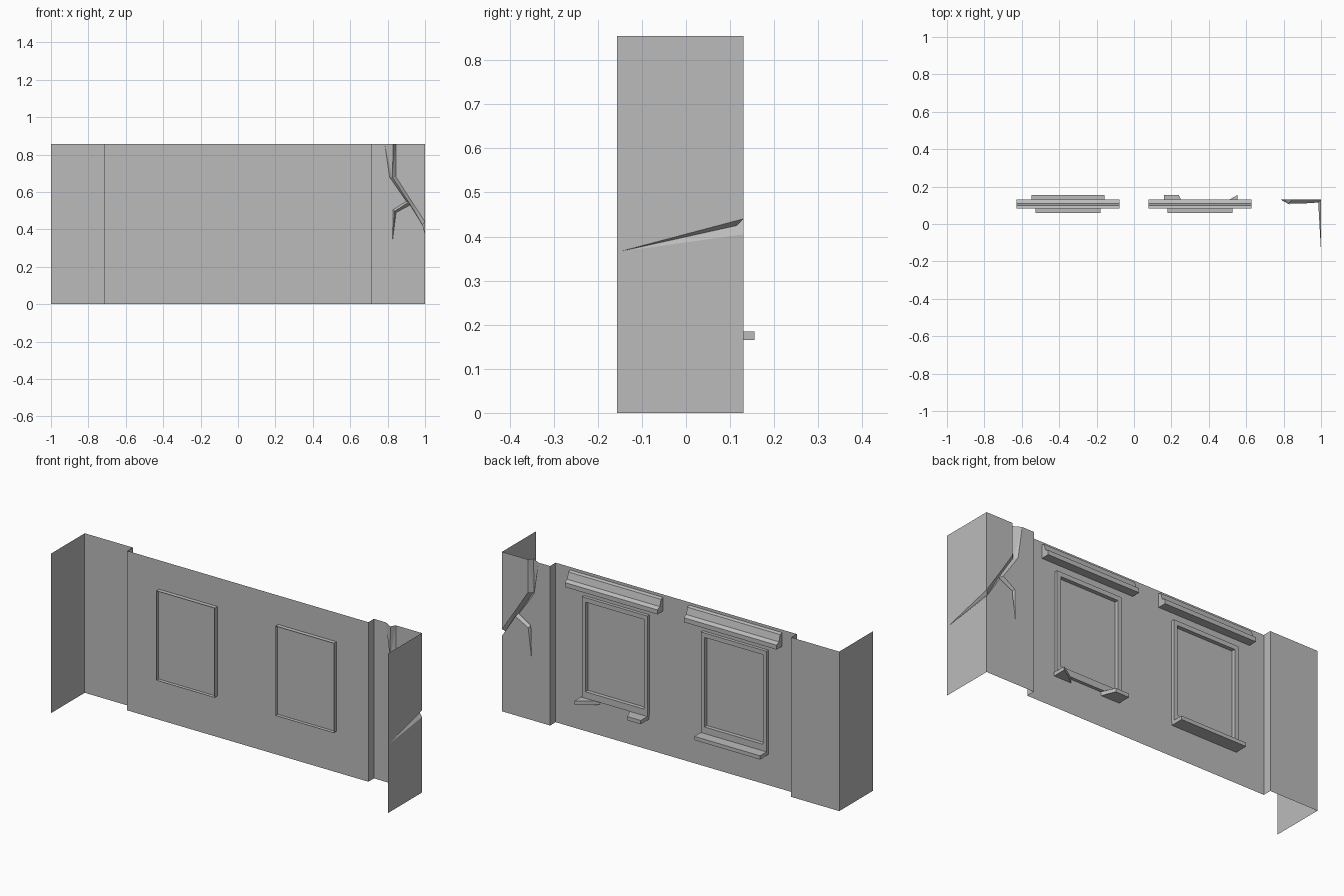
import bpy
import bmesh
from mathutils import Vector

if "Cube" in bpy.data.objects:
    bpy.data.objects.remove(bpy.data.objects["Cube"], do_unlink=True)

grey = bpy.data.materials.new("plaster grey")
grey.use_nodes = True
grey.diffuse_color = (0.5, 0.5, 0.5, 1)
grey.node_tree.nodes["Principled BSDF"].inputs["Base Color"].default_value = (0.5, 0.5, 0.5, 1)

TOP = 0.855          # wall height
FRONT = -0.157       # free edge of the side returns
OUTER = 0.13         # plane of the corner piers
INNER = 0.083        # plane of the recessed wall
PIER = 0.715         # inner edge of the piers
CENTRE = 0.353       # window centres
HALF, LOW, HIGH = 0.173, 0.22, 0.70   # window opening


def finish(name, bm):
    mesh = bpy.data.meshes.new(name)
    bm.to_mesh(mesh)
    bm.free()
    mesh.materials.append(grey)
    obj = bpy.data.objects.new(name, mesh)
    bpy.context.collection.objects.link(obj)
    return obj


def sheet(name, polygons, facing):
    """Open surface whose faces look towards the given direction."""
    bm = bmesh.new()
    for poly in polygons:
        face = bm.faces.new([bm.verts.new(p) for p in poly])
        face.normal_update()
        if face.normal.dot(Vector(facing)) < 0:
            face.normal_flip()
    bmesh.ops.remove_doubles(bm, verts=bm.verts[:], dist=0.0001)
    return finish(name, bm)


def prism(name, outline, offset):
    """Closed solid swept from a flat outline."""
    bm = bmesh.new()
    face = bm.faces.new([bm.verts.new(p) for p in outline])
    new = bmesh.ops.extrude_face_region(bm, geom=[face], use_keep_orig=True)
    verts = [g for g in new["geom"] if isinstance(g, bmesh.types.BMVert)]
    bmesh.ops.translate(bm, verts=verts, vec=offset)
    bmesh.ops.recalc_face_normals(bm, faces=bm.faces[:])
    return finish(name, bm)


def rect(x0, x1, z0, z1, y):
    return [(x0, y, z0), (x1, y, z0), (x1, y, z1), (x0, y, z1)]


def across(x, y0, y1, z0, z1):
    return [(x, y0, z0), (x, y1, z0), (x, y1, z1), (x, y0, z1)]


def on_pier(points):
    return [(x, OUTER, z) for x, z in points]


# Recessed wall with two window openings
xs = [-PIER, -CENTRE - HALF, -CENTRE + HALF, CENTRE - HALF, CENTRE + HALF, PIER]
zs = [0, LOW, HIGH, TOP]
cells = [rect(xs[i], xs[i + 1], zs[j], zs[j + 1], INNER)
         for i in range(5) for j in range(3) if not (j == 1 and i in (1, 3))]
sheet("recessed_wall", cells, (0, 1, 0))

# Pier reveals and the intact right corner
for side, label in ((-1, "right"), (1, "left")):
    sheet(label + "_pier_reveal", [across(side * PIER, INNER, OUTER, 0, TOP)], (-side, 0, 0))
sheet("right_pier", [rect(-1, -PIER, 0, TOP, OUTER)], (0, 1, 0))
sheet("right_return", [across(-1, FRONT, OUTER, 0, TOP)], (-1, 0, 0))

# Cracked left pier: two plain areas either side of the crack
lower = [(0.785, TOP), (0.81, 0.68), (0.90, 0.55)]
branch = [(0.83, 0.505), (0.825, 0.33), (0.845, 0.49)]
exit_low = [(0.92, 0.53), (1, 0.405)]
upper = [(0.845, TOP), (0.845, 0.68), (0.925, 0.555), (1, 0.44)]
sheet("left_pier", [
    on_pier([(PIER, TOP), (PIER, 0), (1, 0)] + (lower + branch + exit_low)[::-1]),
    on_pier(upper + [(1, TOP)])], (0, 1, 0))

# Crack groove in the pier: slopes running down to a valley line
end = (0.985, 0.115, 0.425)
valley = [(0.83, 0.105, TOP), (0.825, 0.11, 0.68), (0.912, 0.11, 0.545), end]
elbow = (0.838, 0.115, 0.497)


def slopes(edge, floor):
    faces = []
    for k in range(len(edge) - 1):
        a, b, c, d = edge[k], edge[k + 1], floor[k + 1], floor[k]
        faces += [[a, b, c], [a, c, d]]
    return faces


rim_low, rim_branch = on_pier(lower), on_pier(branch)
rim_exit, rim_up = on_pier(exit_low), on_pier(upper)
fork, tip = valley[2], rim_branch[1]
groove = slopes(rim_low, valley[:3]) + slopes(rim_up, valley)
groove += slopes(rim_exit, [fork, end])
groove += slopes([rim_low[2], rim_branch[0]], [fork, elbow])
groove += slopes([rim_exit[0], rim_branch[2]], [fork, elbow])
groove += [[rim_branch[0], tip, elbow], [rim_branch[2], tip, elbow]]
sheet("pier_crack", groove, (0, 1, 0))

# Cracked left return
crack_tip = (1, -0.15, 0.366)
sheet("left_return", [
    [(1, FRONT, 0), (1, OUTER, 0), rim_exit[1], crack_tip, (1, FRONT, 0.366)],
    [(1, FRONT, 0.366), crack_tip, rim_up[3], (1, OUTER, TOP), (1, FRONT, TOP)]], (1, 0, 0))
sheet("return_crack", [[crack_tip, rim_exit[1], end], [crack_tip, end, rim_up[3]]], (1, 0, 0))


# Windows
def window(label, cx):
    x0, x1 = cx - HALF, cx + HALF
    f0, f1, g0, g1 = cx - 0.195, cx + 0.195, 0.185, 0.724
    rim, nose = 0.10, 0.06
    sheet(label + "_window_pane", [rect(x0, x1, LOW, HIGH, 0.079)], (0, 1, 0))

    # raised surround
    sheet(label + "_window_surround", [
        rect(f0, x0, g0, g1, rim), rect(x1, f1, g0, g1, rim),
        rect(x0, x1, g0, LOW, rim), rect(x0, x1, HIGH, g1, rim)], (0, 1, 0))

    def tube(part, a, b, z0, z1, y0, y1, sign):
        for name, poly, way in (
                ("right", across(a, y0, y1, z0, z1), (-sign, 0, 0)),
                ("left", across(b, y0, y1, z0, z1), (sign, 0, 0)),
                ("bottom", [(a, y0, z0), (b, y0, z0), (b, y1, z0), (a, y1, z0)], (0, 0, -sign)),
                ("top", [(a, y0, z1), (b, y0, z1), (b, y1, z1), (a, y1, z1)], (0, 0, sign))):
            sheet(f"{label}_{part}_{name}", [poly], way)

    tube("surround_edge", f0, f1, g0, g1, INNER, rim, 1)
    tube("window_lining", x0, x1, LOW, HIGH, nose, rim, -1)

    # moulded cornice
    back = INNER + 0.001
    profile = [(back, 0.84), (0.10, 0.835), (0.11, 0.80), (OUTER, 0.79),
               (OUTER, 0.766), (back, 0.766)]
    prism(label + "_cornice", [(cx - 0.275, y, z) for y, z in profile], (0.55, 0, 0))


window("right", -CENTRE)
window("left", CENTRE)

# Whole sill, and the two stubs of the broken one
back, lip = INNER + 0.001, 0.155
sills = {
    "right_sill": [(-0.548, back), (-0.548, lip), (-0.158, lip), (-0.158, back)],
    "left_sill_stub_inner": [(0.16, back), (0.16, lip), (0.24, lip), (0.27, back)],
    "left_sill_stub_outer": [(0.553, back), (0.553, lip), (0.51, OUTER), (0.45, back)],
}
for name, plan in sills.items():
    prism(name, [(x, y, 0.165) for x, y in plan], (0, 0, 0.02))
